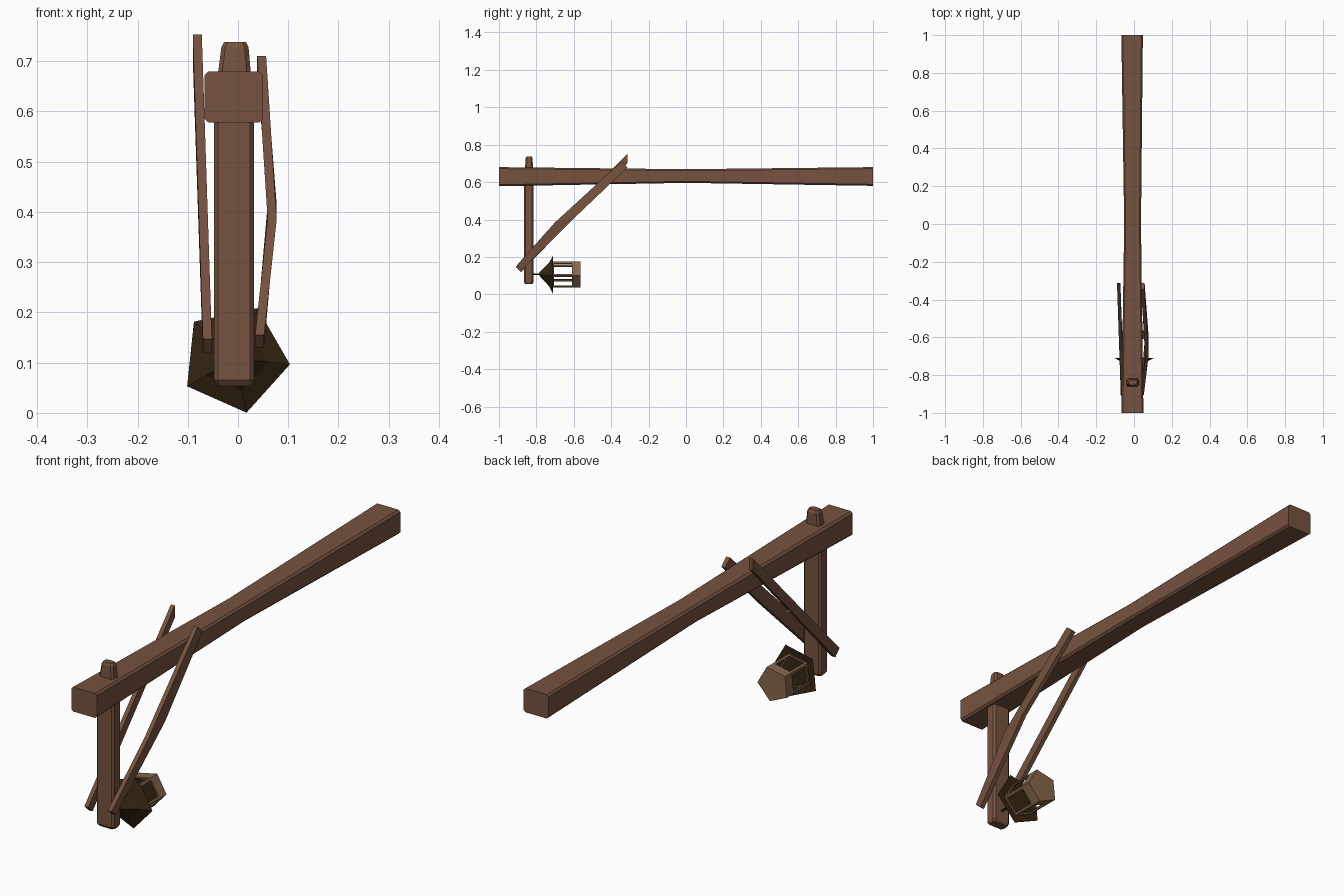
import bpy, bmesh, math
from mathutils import Vector

if "Cube" in bpy.data.objects:
    bpy.data.objects.remove(bpy.data.objects["Cube"])


def material(name, rgb):
    m = bpy.data.materials.new(name)
    m.diffuse_color = (*rgb, 1)
    m.use_nodes = True
    m.node_tree.nodes["Principled BSDF"].inputs["Base Color"].default_value = m.diffuse_color
    return m


WOOD = material("brown timber", (0.18, 0.085, 0.05))
TAN = material("tan lantern wood", (0.235, 0.135, 0.068))
DARK = material("dark roof brown", (0.036, 0.019, 0.006))


def finish(name, bm, *mats):
    bmesh.ops.recalc_face_normals(bm, faces=bm.faces)
    me = bpy.data.meshes.new(name)
    bm.to_mesh(me)
    bm.free()
    for m in mats:
        me.materials.append(m)
    ob = bpy.data.objects.new(name, me)
    bpy.context.collection.objects.link(ob)
    return ob


def loft(rings):
    """Skin equal-length closed rings and cap both ends."""
    bm = bmesh.new()
    vs = [[bm.verts.new(p) for p in r] for r in rings]
    for a, b in zip(vs, vs[1:]):
        n = len(a)
        for i in range(n):
            bm.faces.new((a[i], a[(i + 1) % n], b[(i + 1) % n], b[i]))
    bm.faces.new(vs[0])
    bm.faces.new(vs[-1])
    return bm


def chamfered(u0, u1, v0, v1, c):
    return [(u0 + c, v0), (u1 - c, v0), (u1, v0 + c), (u1, v1 - c),
            (u1 - c, v1), (u0 + c, v1), (u0, v1 - c), (u0, v0 + c)]


# Beam with a slim waist
beam = [(-1, -0.067, 0.05, 0.578, 0.68), (0, -0.052, 0.037, 0.596, 0.669),
        (1, -0.067, 0.047, 0.58, 0.68)]
finish("beam", loft([[(u, y, v) for u, v in chamfered(x0, x1, z0, z1, 0.008)]
                     for y, x0, x1, z0, z1 in beam]), WOOD)

# Hanging post with a tapered peg on top
post = [(0.054, -0.042, 0.027, -0.858, -0.822), (0.065, -0.048, 0.032, -0.867, -0.815),
        (0.62, -0.048, 0.032, -0.867, -0.815), (0.66, -0.042, 0.027, -0.862, -0.818),
        (0.728, -0.033, 0.021, -0.857, -0.82), (0.738, -0.028, 0.016, -0.852, -0.825)]
finish("post", loft([[(u, v, z) for u, v in chamfered(x0, x1, y0, y1, 0.008)]
                     for z, x0, x1, y0, y1 in post]), WOOD)


# Diagonal braces: centre x, then upper and lower edge points in y, z
def brace(name, sections):
    h = 0.009
    finish(name, loft([[(x - h, *a), (x + h, *a), (x + h, *b), (x - h, *b)]
                       for x, a, b in sections]), WOOD)


brace("left_brace", [(-0.061, (-0.91, 0.147), (-0.882, 0.119)),
                     (-0.081, (-0.312, 0.753), (-0.312, 0.703))])
brace("right_brace", [(0.043, (-0.905, 0.155), (-0.878, 0.13)),
                      (0.068, (-0.70, 0.385), (-0.59, 0.415)),
                      (0.047, (-0.345, 0.71), (-0.312, 0.68))])

# Five-sided lantern lying along y
CX, CZ = -0.006, 0.108


def pentagon(y, r):
    return [(CX + r * math.cos(math.radians(72 * k - 6)), y,
             CZ + r * math.sin(math.radians(72 * k - 6))) for k in range(5)]


finish("lantern_hook", loft([pentagon(-0.82, 0.005), pentagon(-0.775, 0.005)]), DARK)
finish("lantern_roof", loft([pentagon(-0.785, 0.008), pentagon(-0.732, 0.066),
                             pentagon(-0.71, 0.11), pentagon(-0.714, 0.06)]), DARK)

# Lantern body: open windows cut in every side, dark inside
bm = loft([pentagon(-0.716, 0.073), pentagon(-0.6, 0.073), pentagon(-0.565, 0.073)])
bmesh.ops.recalc_face_normals(bm, faces=bm.faces)
sides = [f for f in bm.faces if len(f.verts) == 4 and f.calc_center_median().y < -0.63]
bmesh.ops.inset_individual(bm, faces=sides, thickness=0.014)
bmesh.ops.delete(bm, geom=sides, context='FACES')
body = finish("lantern_body", bm, TAN, DARK)
shell = body.modifiers.new("shell", 'SOLIDIFY')
shell.thickness = 0.006
shell.offset = -1
shell.material_offset = 1
